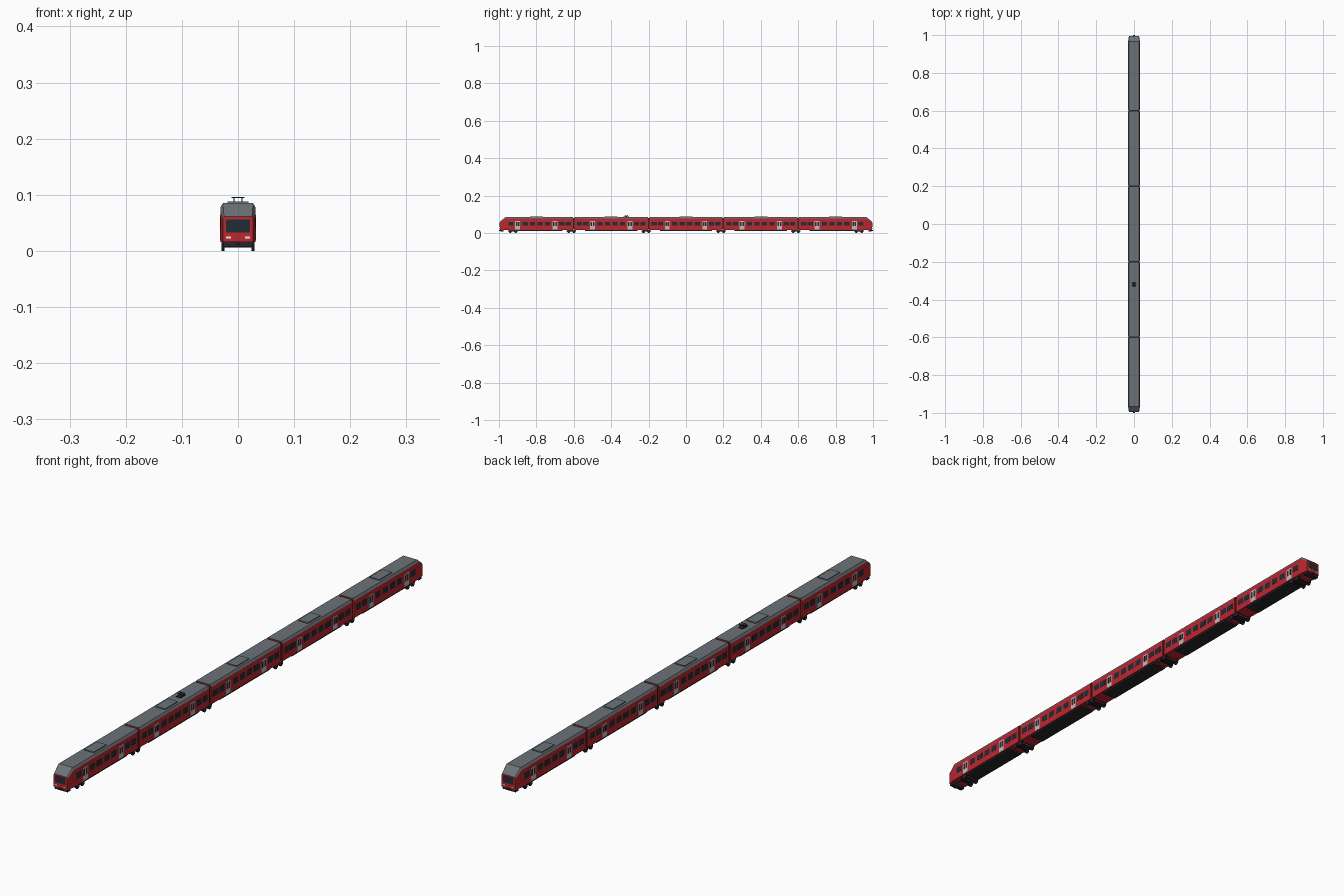
import bpy, bmesh, math
from mathutils import Vector

if "Cube" in bpy.data.objects:
    bpy.data.objects.remove(bpy.data.objects["Cube"])


def mat(name, c):
    m = bpy.data.materials.new(name)
    m.diffuse_color = (*c, 1)
    m.use_nodes = True
    m.node_tree.nodes["Principled BSDF"].inputs["Base Color"].default_value = m.diffuse_color
    return m


RED = mat("red_paint", (0.50, 0.02, 0.03))
ROOF = mat("roof_grey", (0.15, 0.17, 0.19))
DARK = mat("underframe_dark", (0.02, 0.02, 0.025))
GLASS = mat("dark_glass", (0.015, 0.025, 0.035))
DOOR = mat("door_grey", (0.5, 0.52, 0.52))
LAMP = mat("lamp_white", (0.9, 0.88, 0.75))


def finish(name, bm, *mats):
    bmesh.ops.recalc_face_normals(bm, faces=bm.faces)
    me = bpy.data.meshes.new(name)
    bm.to_mesh(me)
    bm.free()
    for m in mats:
        me.materials.append(m)
    ob = bpy.data.objects.new(name, me)
    bpy.context.collection.objects.link(ob)
    return ob


def add_box(bm, x, y, z):
    """Box from (min, max) pairs."""
    vs = bmesh.ops.create_cube(bm, size=1)["verts"]
    for v in vs:
        v.co = Vector([(a + b) / 2 + c * (b - a) for (a, b), c in zip((x, y, z), v.co)])


def boxes(name, items, m):
    bm = bmesh.new()
    for it in items:
        add_box(bm, *it)
    return finish(name, bm, m)


def section(w, y, shoulder, tw, top):
    half = [(w, 0.016), (w, shoulder), (tw, top)]
    pts = half + [(-x, z) for x, z in reversed(half)]
    return [(x, y, z) for x, z in pts]


def loft(name, sections, *mats):
    bm = bmesh.new()
    rings = [[bm.verts.new(p) for p in s] for s in sections]
    n = len(rings[0])
    for a, b in zip(rings, rings[1:]):
        for i in range(n):
            j = (i + 1) % n
            bm.faces.new((a[i], a[j], b[j], b[i]))
    bm.faces.new(rings[0])
    bm.faces.new(rings[-1])
    bmesh.ops.recalc_face_normals(bm, faces=bm.faces)
    for f in bm.faces:
        f.material_index = 1 if f.normal.z > 0.3 else 0
    return finish(name, bm, *mats)


W = 0.0315
FULL = (0.077, 0.027, 0.085)
NOSE = (0.056, 0.025, 0.061)
centres = [-0.8, -0.4, 0, 0.4, 0.8]

# Car bodies, with a sloped cab on the outer cars
for i, c in enumerate(centres):
    a, b = c - 0.196, c + 0.196
    secs = [section(W, a, *FULL), section(W, b, *FULL)]
    if i == 0:
        secs = [section(0.027, -0.995, *NOSE), section(W, -0.965, *FULL), secs[1]]
    if i == 4:
        secs = [secs[0], section(W, 0.965, *FULL), section(0.027, 0.995, *NOSE)]
    loft(f"car_body_{i + 1}", secs, RED, ROOF)

    # Roof equipment and underfloor equipment
    boxes(f"roof_unit_{i + 1}", [((-0.019, 0.019), (c - 0.035, c + 0.035), (0.084, 0.0885))], ROOF)
    boxes(f"underfloor_box_{i + 1}", [((-0.027, 0.027), (c - 0.14 + 0.04 * (i == 0), c + 0.14 - 0.04 * (i == 4)),
                                       (0.010, 0.0165))], DARK)

    # Doors, door glass and side windows on both sides
    doors, door_glass, windows = [], [], []
    win_y = [-0.06, -0.02, 0.02, 0.06] + [s * d for s in (-1, 1) for d in (0.136, 0.170)]
    for s in (-1, 1):
        def side(y0, y1, z0, z1, t):
            return (tuple(sorted((s * (W - 0.002), s * (W + t)))), (y0, y1), (z0, z1))
        for d in (-0.1, 0.1):
            doors.append(side(c + d - 0.013, c + d + 0.013, 0.019, 0.064, 0.0004))
            for k in (-0.006, 0.006):
                door_glass.append(side(c + d + k - 0.004, c + d + k + 0.004, 0.036, 0.059, 0.0008))
        for y in win_y:
            if abs(c + y) < 0.955:
                windows.append(side(c + y - 0.014, c + y + 0.014, 0.039, 0.060, 0.0005))
    boxes(f"doors_{i + 1}", doors, DOOR)
    boxes(f"door_glass_{i + 1}", door_glass, GLASS)
    boxes(f"side_windows_{i + 1}", windows, GLASS)

# Gangway bellows between cars
for i, y in enumerate((-0.6, -0.2, 0.2, 0.6)):
    boxes(f"gangway_{i + 1}", [((-0.027, 0.027), (y - 0.005, y + 0.005), (0.02, 0.080))], DARK)

# Bogies: shared ones under the joints, plus one under each cab
for i, y in enumerate((-0.925, -0.613, -0.213, 0.187, 0.587, 0.925)):
    boxes(f"bogie_frame_{i + 1}",
          [((s * 0.025 - 0.003, s * 0.025 + 0.003), (y - 0.026, y + 0.026), (0.008, 0.013)) for s in (-1, 1)]
          + [((-0.025, 0.025), (y - 0.006, y + 0.006), (0.007, 0.0165))], DARK)
    bm = bmesh.new()
    for dy in (-0.014, 0.014):
        for x, r, w in ((-0.027, 0.009, 0.005), (0.027, 0.009, 0.005), (0, 0.0025, 0.052)):
            vs = bmesh.ops.create_cone(bm, cap_ends=True, segments=16, radius1=r, radius2=r, depth=w)["verts"]
            for v in vs:
                v.co = Vector((v.co.z + x, v.co.x + y + dy, v.co.y + 0.009))
    finish(f"wheelsets_{i + 1}", bm, DARK)

# Cab fronts: windscreen, lamps, bumper and coupler
for s, n in ((-1, "front"), (1, "rear")):
    def end(x0, x1, d0, d1, z0, z1):
        return ((x0, x1), tuple(sorted((s * d0, s * d1))), (z0, z1))
    boxes(f"{n}_windscreen", [end(-0.021, 0.021, 0.992, 0.9958, 0.033, 0.056)], GLASS)
    boxes(f"{n}_lamps", [end(q * 0.017 - 0.0045, q * 0.017 + 0.0045, 0.992, 0.9962, 0.0225, 0.0255)
                         for q in (-1, 1)], LAMP)
    boxes(f"{n}_bumper", [end(-0.026, 0.026, 0.975, 0.992, 0.007, 0.0165)], DARK)
    boxes(f"{n}_coupler", [end(-0.004, 0.004, 0.98, 1.0, 0.011, 0.017)], DARK)

# Pantograph
py = -0.32
boxes("pantograph_base", [((-0.009, 0.009), (py - 0.014, py + 0.014), (0.084, 0.0875))], DARK)
boxes("pantograph_head", [((-0.012, 0.012), (py + d - 0.0015, py + d + 0.0015), (0.0945, 0.096))
                          for d in (-0.006, 0.006)], DARK)
bm = bmesh.new()
for x in (-0.007, 0.007):
    for a, b in (((py - 0.012, 0.087), (py + 0.010, 0.091)), ((py + 0.010, 0.091), (py - 0.006, 0.095)),
                 ((py + 0.010, 0.091), (py + 0.006, 0.095))):
        p, q = Vector((x, *a)), Vector((x, *b))
        vs = bmesh.ops.create_cone(bm, cap_ends=True, segments=6, radius1=0.0008, radius2=0.0008,
                                   depth=(q - p).length)["verts"]
        rot = (q - p).to_track_quat("Z", "Y")
        for v in vs:
            v.co = rot @ v.co + (p + q) / 2
finish("pantograph_arms", bm, DARK)
